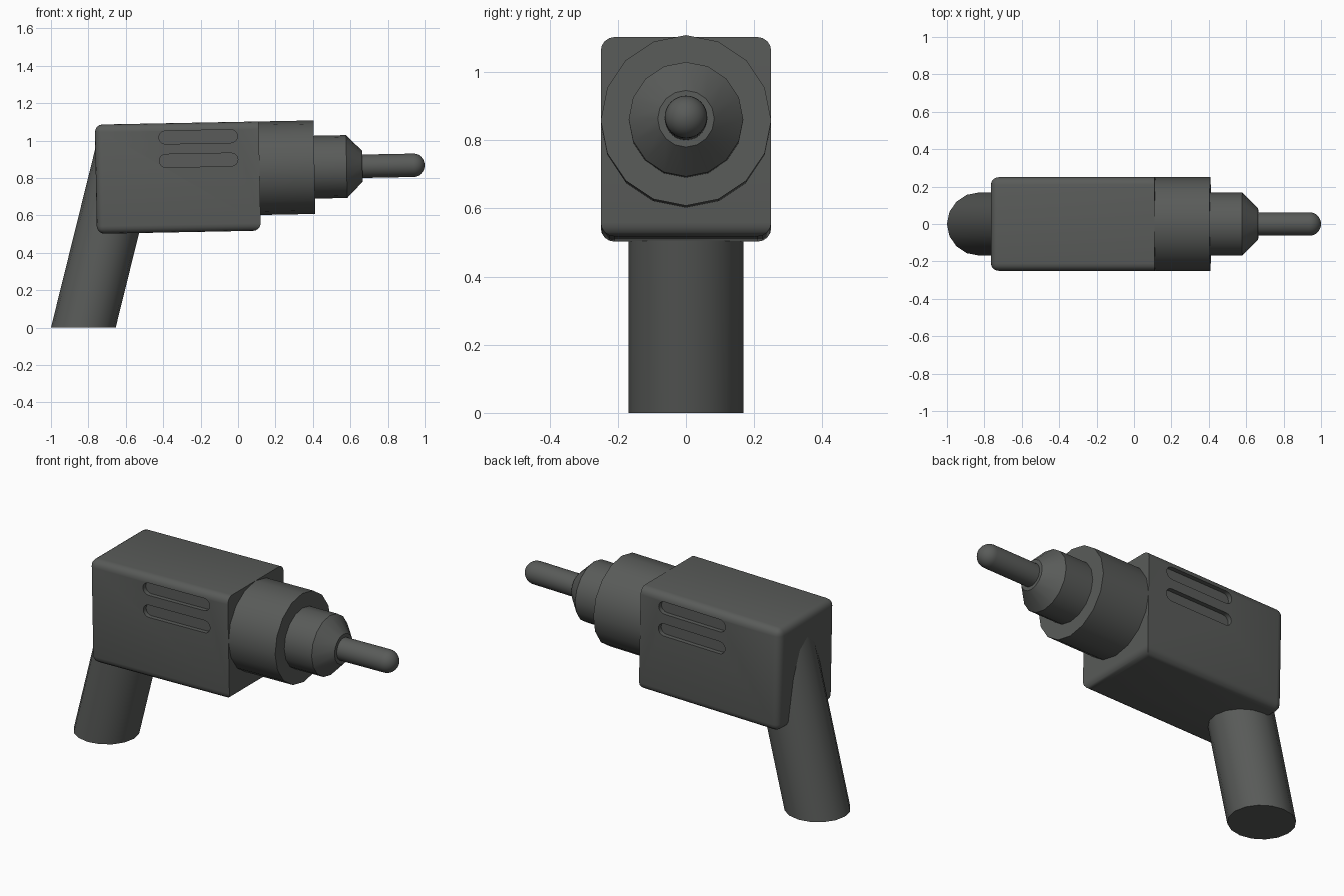
import bpy, bmesh
from math import pi, sin, cos, tan, radians
from mathutils import Matrix, Vector

if "Cube" in bpy.data.objects:
    bpy.data.objects.remove(bpy.data.objects["Cube"])

# Drive axis: passes through (0, 0, 0.85), tilted slightly nose-up
TILT = Matrix.Translation((0, 0, 0.85)) @ Matrix.Rotation(radians(-1.1), 4, 'Y')

dark = bpy.data.materials.new("dark_plastic")
dark.diffuse_color = (0.1, 0.105, 0.1, 1)
dark.use_nodes = True
dark.node_tree.nodes["Principled BSDF"].inputs["Base Color"].default_value = dark.diffuse_color


def finish(name, bm, matrix=None):
    bmesh.ops.recalc_face_normals(bm, faces=bm.faces[:])
    if matrix:
        bm.transform(matrix)
    me = bpy.data.meshes.new(name)
    bm.to_mesh(me)
    bm.free()
    me.materials.append(dark)
    ob = bpy.data.objects.new(name, me)
    bpy.context.collection.objects.link(ob)
    return ob


def activate(ob):
    bpy.ops.object.select_all(action='DESELECT')
    ob.select_set(True)
    bpy.context.view_layer.objects.active = ob


def smooth(ob):
    activate(ob)
    bpy.ops.object.shade_smooth_by_angle(angle=radians(30))


def loft(bm, rings):
    """Join successive closed rings of points and cap both ends."""
    vs = [[bm.verts.new(p) for p in ring] for ring in rings]
    for a, b in zip(vs, vs[1:]):
        for i in range(len(a)):
            j = (i + 1) % len(a)
            bm.faces.new((a[i], a[j], b[j], b[i]))
    bm.faces.new(vs[0][::-1])
    bm.faces.new(vs[-1])


def lathe(name, profile, sides):
    """Revolve (x, radius) points around the drive axis."""
    bm = bmesh.new()
    loft(bm, [[(x, r * sin(2 * pi * i / sides), r * cos(2 * pi * i / sides))
               for i in range(sides)] for x, r in profile])
    ob = finish(name, bm, TILT)
    smooth(ob)
    return ob


# Motor housing: rounded box whose nose keeps crisp top and side edges
bm = bmesh.new()
bmesh.ops.create_cube(bm, size=1, matrix=Matrix.Diagonal((0.876, 0.5, 0.584, 1)))
round_edges = [e for e in bm.edges
               if not (all(v.co.x > 0 for v in e.verts)
                       and any(v.co.z > 0 for v in e.verts))]
bmesh.ops.bevel(bm, geom=round_edges, offset=0.04, segments=4, profile=0.5,
                affect='EDGES')
body = finish("motor_housing", bm, TILT @ Matrix.Translation((-0.323, 0, -0.042)))

# Vent slots: two capsule-shaped grooves cut into each side
bm = bmesh.new()
half, rad, depth = 0.21, 0.035, 0.025
for side in (-1, 1):
    for z in (0.174, 0.049):
        outline = []
        for end in (1, -1):
            for k in range(9):
                a = -pi / 2 + pi * k / 8
                outline.append((-0.21 + end * (half - rad + rad * cos(a)),
                                z + end * rad * sin(a)))
        loft(bm, [[(x, side * y, zz) for x, zz in outline]
                  for y in (0.25 - depth, 0.3)])
cutter = finish("vent_cutter", bm, TILT)
cutter.hide_render = True
cut = body.modifiers.new("vents", 'BOOLEAN')
cut.operation = 'DIFFERENCE'
cut.solver = 'EXACT'
cut.object = cutter
activate(body)
bpy.ops.object.modifier_apply(modifier="vents")
bpy.data.objects.remove(cutter)
smooth(body)

# Gearbox collar, chuck and round-nosed bit along the drive axis
lathe("gearbox_collar", [(0.05, 0.25), (0.408, 0.25)], 16)
lathe("chuck", [(0.38, 0.168), (0.58, 0.168), (0.664, 0.083)], 16)
r = 0.0625
nose = [(0.9375 + r * sin(a), r * cos(a))
        for a in (pi / 2 * k / 8 for k in range(8))]
lathe("drill_bit", [(0.62, r)] + nose + [(0.9999, 0.002)], 32)

# Raked grip, cut flat at the bottom and ending inside the housing
bm = bmesh.new()
lean = tan(radians(13.9))
loft(bm, [[(-0.827 + z * lean + 0.173 * cos(2 * pi * i / 16),
            0.169 * sin(2 * pi * i / 16), z) for i in range(16)]
          for z in (0.0, 0.98)])
smooth(finish("grip", bm))
